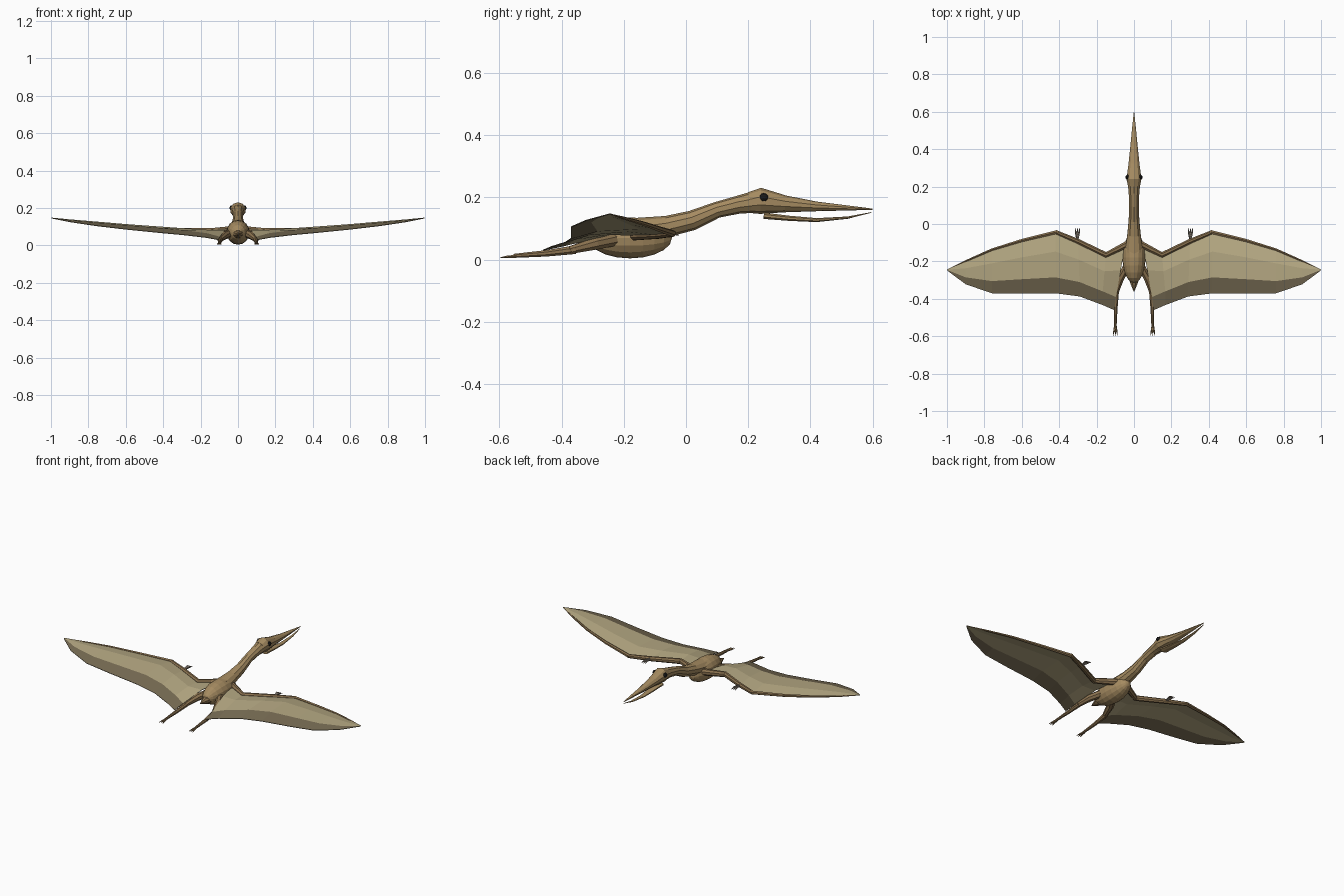
import bpy, bmesh, math
from mathutils import Vector


def material(name, color):
    m = bpy.data.materials.new(name)
    m.diffuse_color = (*color, 1)
    return m


SKIN = material("tan_skin", (0.38, 0.26, 0.12))
LIMB = material("brown_skin", (0.26, 0.17, 0.08))
SAIL = material("pale_membrane", (0.47, 0.40, 0.23))
EDGE = material("dark_membrane", (0.18, 0.145, 0.085))
CLAW = material("grey_claw", (0.2, 0.17, 0.14))
EYE = material("dark_eye", (0.01, 0.01, 0.01))


def finish(name, bm, *mats):
    bmesh.ops.recalc_face_normals(bm, faces=bm.faces)
    me = bpy.data.meshes.new(name)
    bm.to_mesh(me)
    bm.free()
    for m in mats:
        me.materials.append(m)
    ob = bpy.data.objects.new(name, me)
    bpy.context.collection.objects.link(ob)
    return ob


def tube(name, path, radii, mat, sides=8):
    """Loft elliptical rings (half width, half height) along a path."""
    bm = bmesh.new()
    pts = [Vector(p) for p in path]
    rings = []
    for i, p in enumerate(pts):
        t = (pts[min(i + 1, len(pts) - 1)] - pts[max(i - 1, 0)]).normalized()
        side = t.cross(Vector((0, 0, 1))).normalized()
        up = side.cross(t)
        r = radii[i] if isinstance(radii[i], tuple) else (radii[i], radii[i])
        ring = []
        for k in range(sides):
            a = 2 * math.pi * (k + 0.5) / sides
            ring.append(bm.verts.new(p + side * r[0] * math.cos(a) + up * r[1] * math.sin(a)))
        rings.append(ring)
    for a, b in zip(rings, rings[1:]):
        for k in range(sides):
            n = (k + 1) % sides
            bm.faces.new((a[k], a[n], b[n], b[k]))
    bm.faces.new(rings[0])
    bm.faces.new(rings[-1])
    return finish(name, bm, mat)


def ellipsoid(name, loc, size, mat, u=16, v=10):
    bm = bmesh.new()
    bmesh.ops.create_uvsphere(bm, u_segments=u, v_segments=v, radius=1)
    for p in bm.verts:
        x, y, z = p.co
        p.co = Vector(loc) + Vector((x * size[0], z * size[1], y * size[2]))
    return finish(name, bm, mat)


def loft_y(name, rows, mat, sides=10):
    """Rows of y, centre z, half width, half height."""
    return tube(name, [(0, r[0], r[1]) for r in rows], [(r[2], r[3]) for r in rows], mat, sides)


# torso and tail
ellipsoid("body", (0, -0.18, 0.07), (0.062, 0.135, 0.066), SKIN)
loft_y("tail", [(-0.26, 0.065, 0.038, 0.035), (-0.315, 0.06, 0.022, 0.02), (-0.362, 0.06, 0.002, 0.002)], LIMB, 8)

# neck, head with upper beak, lower jaw
loft_y("neck", [(-0.15, 0.092, 0.05, 0.043), (-0.06, 0.107, 0.038, 0.034), (0.02, 0.126, 0.03, 0.032),
                (0.10, 0.16, 0.027, 0.026), (0.17, 0.177, 0.03, 0.029), (0.24, 0.188, 0.038, 0.038)], SKIN)
loft_y("head_and_upper_beak", [(0.205, 0.183, 0.034, 0.034), (0.24, 0.189, 0.042, 0.042), (0.32, 0.179, 0.031, 0.027),
                               (0.42, 0.171, 0.02, 0.0155), (0.52, 0.166, 0.01, 0.008), (0.6, 0.162, 0.001, 0.002)], SKIN)
loft_y("lower_jaw", [(0.25, 0.141, 0.026, 0.011), (0.33, 0.133, 0.02, 0.009), (0.42, 0.127, 0.013, 0.007),
                     (0.52, 0.135, 0.007, 0.004), (0.597, 0.152, 0.001, 0.001)], SKIN, 8)

# wing stations: front x, trailing x, front y z, crease y z, trailing y z
STATIONS = [
    (0.05, 0.105, -0.13, 0.085, -0.39, 0.045, -0.46, 0.03),
    (0.15, 0.17, -0.165, 0.078, -0.36, 0.064, -0.432, 0.042),
    (0.30, 0.29, -0.092, 0.080, -0.31, 0.080, -0.387, 0.056),
    (0.42, 0.42, -0.035, 0.083, -0.285, 0.092, -0.37, 0.068),
    (0.60, 0.60, -0.083, 0.098, -0.295, 0.107, -0.37, 0.086),
    (0.76, 0.76, -0.133, 0.115, -0.305, 0.121, -0.37, 0.105),
    (0.90, 0.90, -0.197, 0.133, -0.285, 0.134, -0.322, 0.126),
    (0.998, 0.998, -0.243, 0.147, -0.246, 0.147, -0.249, 0.146),
]


def wing_membrane(name, s):
    bm = bmesh.new()
    grid = []
    for xf, xt, yf, zf, yc, zc, yt, zt in STATIONS:
        front, crease = Vector((s * xf, yf, zf)), Vector((s * (xf * 0.15 + xt * 0.85), yc, zc))
        mid = front.lerp(crease, 0.45) + Vector((0, 0, 0.05 * (yf - yc)))
        grid.append([bm.verts.new(p) for p in (front, mid, crease, Vector((s * xt, yt, zt)))])
    for a, b in zip(grid, grid[1:]):
        for k in range(3):
            f = bm.faces.new((a[k], b[k], b[k + 1], a[k + 1]))
            f.material_index = int(k == 2)
    ob = finish(name, bm, SAIL, EDGE)
    mod = ob.modifiers.new("thickness", "SOLIDIFY")
    mod.thickness = 0.003
    mod.offset = 0


for side, s in (("left", -1), ("right", 1)):
    wing_membrane(side + "_wing_membrane", s)

    # arm and long wing finger along the leading edge
    tube(side + "_arm", [(s * 0.03, -0.105, 0.085), (s * 0.15, -0.165, 0.077), (s * 0.30, -0.092, 0.08),
                         (s * 0.42, -0.042, 0.084)], [0.02, 0.016, 0.014, 0.011], LIMB)
    tube(side + "_wing_finger", [(s * 0.41, -0.042, 0.084), (s * 0.60, -0.088, 0.099), (s * 0.76, -0.137, 0.116),
                                 (s * 0.90, -0.198, 0.133), (s * 1.0, -0.245, 0.147)],
         [0.011, 0.009, 0.007, 0.005, 0.001], LIMB, 6)

    # small hand claws
    for i in (-1, 0, 1):
        x = 0.302 + 0.009 * i
        tube(f"{side}_hand_claw_{i + 2}", [(s * 0.302, -0.085, 0.082), (s * x, -0.045, 0.085), (s * (x + 0.003 * i), -0.022, 0.078)],
             [0.006, 0.005, 0.001], CLAW, 5)

    # leg and toes
    tube(side + "_thigh", [(s * 0.04, -0.23, 0.065), (s * 0.072, -0.29, 0.052), (s * 0.098, -0.375, 0.03)],
         [0.022, 0.021, 0.013], LIMB)
    tube(side + "_shin", [(s * 0.094, -0.355, 0.032), (s * 0.098, -0.45, 0.02), (s * 0.1, -0.555, 0.012)],
         [0.015, 0.011, 0.007], LIMB)
    for i in (-1, 0, 1):
        tube(f"{side}_toe_{i + 2}", [(s * (0.1 + 0.003 * i), -0.545, 0.011), (s * (0.1 + 0.008 * i), -0.575, 0.009),
                                     (s * (0.1 + 0.012 * i), -0.598, 0.006)], [0.005, 0.004, 0.001], LIMB, 5)

    # eye
    ellipsoid(side + "_eye", (s * 0.034, 0.25, 0.2), (0.012, 0.014, 0.014), EYE, 10, 8)
